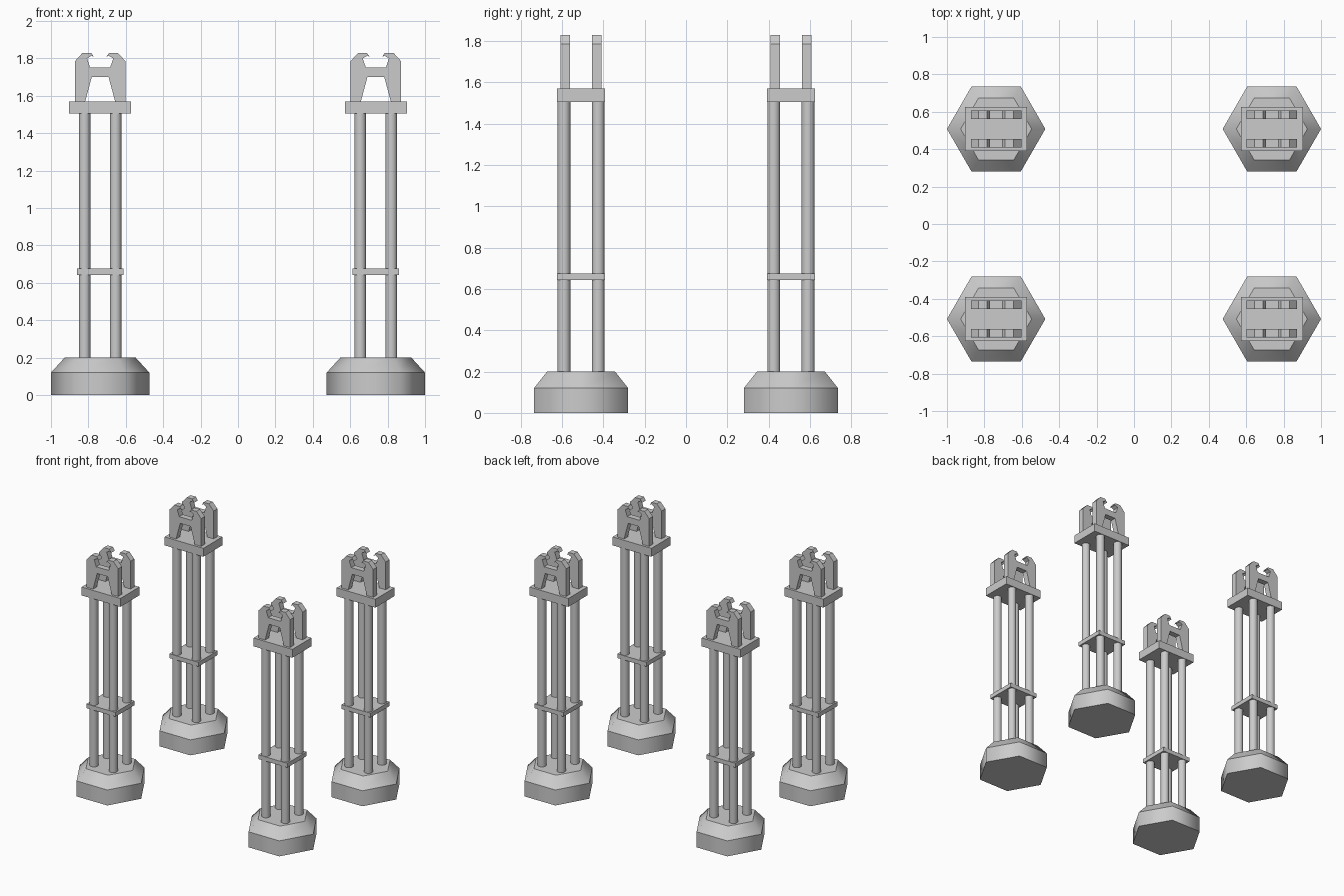
import bpy, bmesh, math
from mathutils import Matrix

cube = bpy.data.objects.get("Cube")
if cube:
    bpy.data.objects.remove(cube, do_unlink=True)

grey = bpy.data.materials.new("plain_grey")
grey.use_nodes = True
grey.diffuse_color = (0.6, 0.6, 0.6, 1)
grey.node_tree.nodes["Principled BSDF"].inputs["Base Color"].default_value = (0.6, 0.6, 0.6, 1)


def finish(name, bm, smooth=False):
    """Turn a bmesh into a mesh, keeping level rims sharp when smooth."""
    bmesh.ops.recalc_face_normals(bm, faces=bm.faces)
    for f in bm.faces:
        f.smooth = smooth and abs(f.normal.z) < 0.99
    for e in bm.edges:
        e.smooth = abs(e.verts[0].co.z - e.verts[1].co.z) > 0.001
    mesh = bpy.data.meshes.new(name)
    bm.to_mesh(mesh)
    bm.free()
    mesh.materials.append(grey)
    return mesh


def lathe(name, rings, sides):
    """Stack regular polygon rings given as (radius, height)."""
    bm = bmesh.new()
    loops = []
    for r, z in rings:
        angles = [2 * math.pi * i / sides for i in range(sides)]
        loops.append([bm.verts.new((r * math.cos(a), r * math.sin(a), z)) for a in angles])
    for low, high in zip(loops, loops[1:]):
        for i in range(sides):
            j = (i + 1) % sides
            bm.faces.new((low[i], low[j], high[j], high[i]))
    bm.faces.new(loops[0][::-1])
    bm.faces.new(loops[-1])
    return finish(name, bm, smooth=True)


def plate(name, half_x, half_y, z0, z1):
    bm = bmesh.new()
    size = Matrix.Diagonal((2 * half_x, 2 * half_y, z1 - z0, 1))
    bmesh.ops.create_cube(bm, size=1, matrix=Matrix.Translation((0, 0, (z0 + z1) / 2)) @ size)
    return finish(name, bm)


def cradle(name, half, thickness):
    """Mirror half of an outline across x = 0 and extrude it along y."""
    outline = half + [(-x, z) for x, z in reversed(half)]
    bm = bmesh.new()
    face = bm.faces.new([bm.verts.new((x, -thickness / 2, z)) for x, z in outline])
    moved = bmesh.ops.extrude_face_region(bm, geom=[face], use_keep_orig=True)
    verts = [g for g in moved["geom"] if isinstance(g, bmesh.types.BMVert)]
    bmesh.ops.translate(bm, verts=verts, vec=(0, thickness, 0))
    return finish(name, bm)


foot = lathe("foot", [(0.263, 0), (0.263, 0.12), (0.19, 0.2)], 6)
rod = lathe("rod", [(0.031, 0.19), (0.031, 1.51)], 20)
brace = plate("brace_plate", 0.124, 0.117, 0.643, 0.676)
deck = plate("top_plate", 0.166, 0.117, 1.505, 1.57)
# Right half: bar underside, leg, chamfered shoulder, hook, bar top
hooked = cradle("hooked_cradle", [
    (0.045, 1.70), (0.08, 1.57), (0.135, 1.57), (0.135, 1.785), (0.094, 1.83),
    (0.048, 1.83), (0.032, 1.805), (0.045, 1.815), (0.07, 1.80), (0.053, 1.75)], 0.045)


def place(name, mesh, x, y):
    ob = bpy.data.objects.new(name, mesh)
    ob.location = (x, y, 0)
    bpy.context.collection.objects.link(ob)


# Four matching towers, one at each corner
for sx, side in ((1, "left"), (-1, "right")):
    for sy, end in ((-1, "front"), (1, "back")):
        tag = f"{end}_{side}"
        x, y = sx * 0.737, sy * 0.508
        place(f"{tag}_foot", foot, x, y)
        place(f"{tag}_brace_plate", brace, x, y)
        place(f"{tag}_top_plate", deck, x, y)
        for i, dy in enumerate((-1, 1)):
            place(f"{tag}_cradle_{i + 1}", hooked, x, y + dy * 0.0765)
            for j, dx in enumerate((-1, 1)):
                place(f"{tag}_rod_{2 * i + j + 1}", rod, x + dx * 0.083, y + dy * 0.083)
